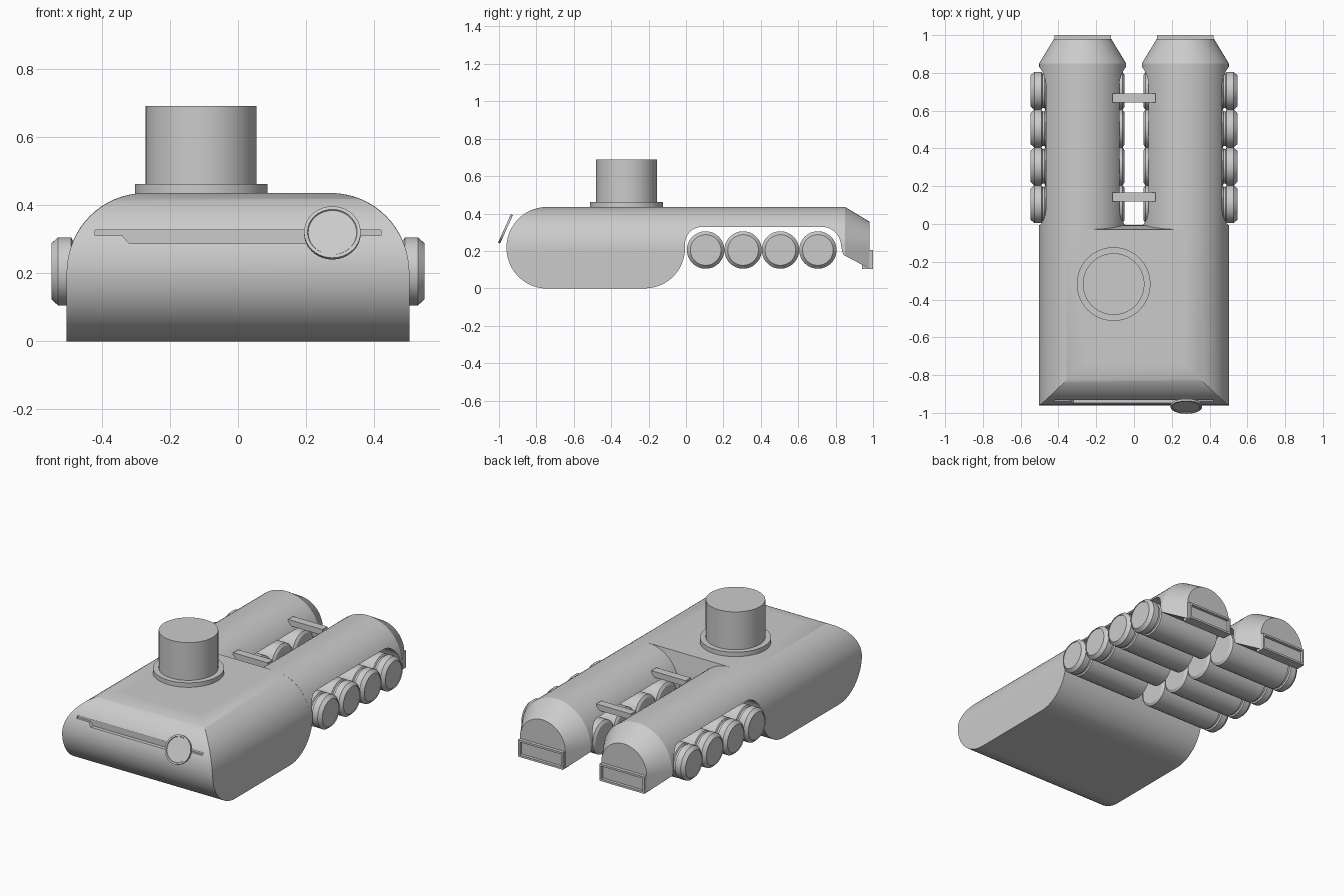
import bpy, bmesh, math
from mathutils import Matrix

if "Cube" in bpy.data.objects:
    bpy.data.objects.remove(bpy.data.objects["Cube"])

def arc(cx, cy, rx, ry, a0, a1, n=20):
    return [(cx + rx * math.cos(math.radians(a0 + (a1 - a0) * i / n)),
             cy + ry * math.sin(math.radians(a0 + (a1 - a0) * i / n))) for i in range(n + 1)]

def loft(name, rings):
    """Closed solid through a list of equally long 3D rings."""
    bm = bmesh.new()
    vs = [[bm.verts.new(p) for p in r] for r in rings]
    n = len(rings[0])
    for a, b in zip(vs, vs[1:]):
        for i in range(n):
            bm.faces.new((a[i], a[(i + 1) % n], b[(i + 1) % n], b[i]))
    bm.faces.new(vs[0])
    bm.faces.new(vs[-1])
    bmesh.ops.recalc_face_normals(bm, faces=bm.faces)
    me = bpy.data.meshes.new(name)
    bm.to_mesh(me)
    bm.free()
    ob = bpy.data.objects.new(name, me)
    bpy.context.collection.objects.link(ob)
    return ob

def side_prism(name, pts, x0, x1):
    return loft(name, [[(x, y, z) for y, z in pts] for x in (x0, x1)])

def front_prism(name, pts, y0, y1):
    return loft(name, [[(x, y, z) for x, z in pts] for y in (y0, y1)])

def box(name, x0, x1, y0, y1, z0, z1):
    return side_prism(name, [(y0, z0), (y1, z0), (y1, z1), (y0, z1)], x0, x1)

def lathe(name, prof, matrix, n=48):
    """Revolve (radius, height) points about z, then place with matrix."""
    ob = loft(name, [[(r * math.cos(2 * math.pi * i / n), r * math.sin(2 * math.pi * i / n), h)
                      for i in range(n)] for r, h in prof])
    ob.data.transform(matrix)
    return smooth(ob)

def boolean(ob, cutter, op):
    m = ob.modifiers.new("cut", 'BOOLEAN')
    m.object, m.operation, m.solver = cutter, op, 'EXACT'
    bpy.context.view_layer.objects.active = ob
    bpy.ops.object.modifier_apply(modifier=m.name)
    bpy.data.objects.remove(cutter)

def smooth(ob):
    bpy.ops.object.select_all(action='DESELECT')
    ob.select_set(True)
    bpy.context.view_layer.objects.active = ob
    bpy.ops.object.shade_smooth_by_angle(angle=math.radians(30))
    return ob

# main hull: rounded side profile intersected with domed front profile
side = (arc(-.743, .217, .217, .218, 90, 270, 40) + arc(-.22, .217, .215, .217, -90, 0)
        + [(-.008, .3), (-.03, .435)])
front = [(-.503, -.05), (.503, -.05)] + arc(.27, .2, .233, .235, 0, 90) + arc(-.27, .2, .233, .235, 90, 180)
hull = side_prism("hull", side, -.6, .6)
boolean(hull, front_prism("hull_section", front, -1.2, .3), 'INTERSECT')
# stepped slot across the nose
slot = [(-.42, .31), (-.34, .31), (-.32, .287), (.32, .287), (.34, .31), (.42, .31), (.42, .326), (-.42, .326)]
boolean(hull, front_prism("slot_cutter", slot, -1.2, -.925), 'DIFFERENCE')
smooth(hull)

# turret on the roof
lathe("turret", [(.195, .43), (.195, .462), (.163, .462), (.163, .69)],
      Matrix.Translation((-.108, -.318, 0)), 64)

# tilted round lamp at the nose
lathe("nose_lamp", [(.083, -.006), (.083, .006), (.073, .006), (.071, .002)],
      Matrix.Translation((.277, -.965, .318)) @ Matrix.Rotation(math.radians(65.7), 4, 'X'))

def pod_ring(cx, r, y):
    return [(x, y, z) for x, z in [(cx - r, .09)] + arc(cx, .205, r, r, 180, 0, 32) + [(cx + r, .09)]]

arch = ([(-.06, -.1), (-.06, .1), (-.01, .2), (-.005, .24)] + arc(.085, .24, .09, .088, 180, 90, 12)
        + arc(.73, .22, .1, .108, 90, 0, 12) + [(.84, .18), (.98, .105), (1.2, -.02), (1.2, -.1)])
for s, label in ((-1, "left"), (1, "right")):
    cx = s * .272
    # rear pod with tapered tail and wheel arch
    pod = loft(label + "_pod", [pod_ring(cx, .23, -.03), pod_ring(cx, .23, .85), pod_ring(cx, .152, .98)])
    boolean(pod, side_prism("arch_cutter", arch, cx - .4, cx + .4), 'DIFFERENCE')
    smooth(pod)
    # framed outlet under the tail
    outlet = box(label + "_outlet", cx - .15, cx + .15, .94, 1, .103, .205)
    boolean(outlet, box("outlet_cutter", cx - .138, cx + .138, .982, 1.1, .115, .193), 'DIFFERENCE')
    # four wide roller wheels
    for i in range(4):
        m = Matrix.Translation((0, .105 + .2 * i, .205)) @ Matrix.Rotation(s * math.pi / 2, 4, 'Y')
        lathe(f"{label}_wheel_{i + 1}",
              [(.085, .05), (.1, .06), (.1, .47), (.091, .475), (.091, .485), (.1, .49),
               (.1, .528), (.082, .548), (.079, .548), (.079, .544)], m)

# cross braces between the pods
for i, y in enumerate((.142, .667)):
    box(f"brace_{i + 1}", -.115, .115, y - .024, y + .024, .35, .385)
